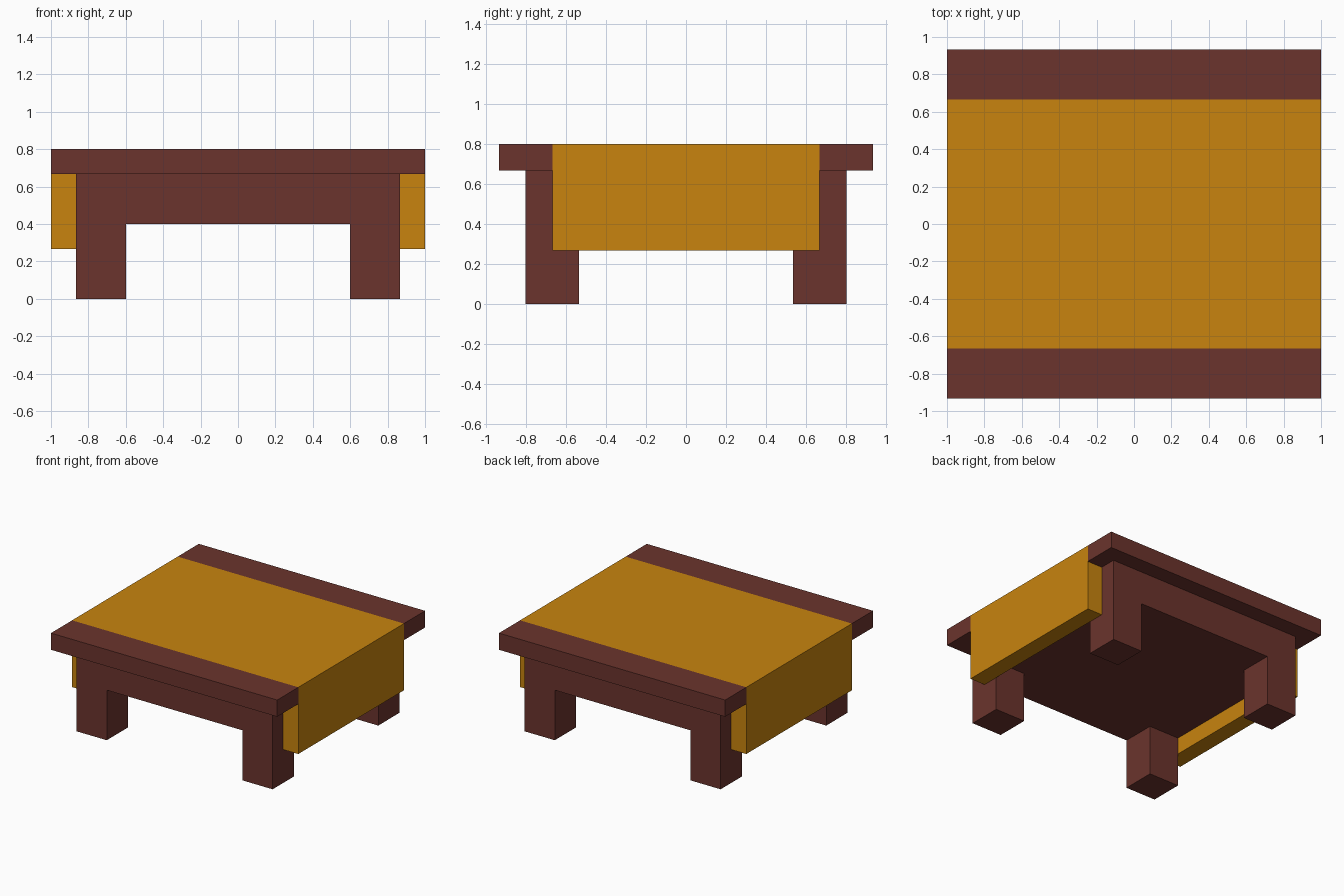
import bpy
import bmesh

if "Cube" in bpy.data.objects:
    bpy.data.objects.remove(bpy.data.objects["Cube"])

U = 2 / 15  # the model sits on a regular block grid


def material(name, rgb):
    m = bpy.data.materials.new(name)
    m.diffuse_color = (*rgb, 1)
    m.use_nodes = True
    m.node_tree.nodes["Principled BSDF"].inputs["Base Color"].default_value = m.diffuse_color
    return m


wood = material("dark red brown wood", (0.147, 0.034, 0.026))
amber = material("amber cloth", (0.578, 0.231, 0.0045))


def finish(name, bm, mat):
    bmesh.ops.recalc_face_normals(bm, faces=bm.faces)
    me = bpy.data.meshes.new(name)
    bm.to_mesh(me)
    bm.free()
    me.materials.append(mat)
    ob = bpy.data.objects.new(name, me)
    bpy.context.collection.objects.link(ob)
    return ob


def box(name, x, y, z, mat):
    """Box from (min, max) ranges given in grid blocks."""
    bm = bmesh.new()
    bmesh.ops.create_cube(bm, size=1)
    for v in bm.verts:
        for i, (a, b) in enumerate((x, y, z)):
            v.co[i] = (b if v.co[i] > 0 else a) * U
    return finish(name, bm, mat)


# Apron block under the top
box("apron", (-6.5, 6.5), (-6, 6), (3, 5), wood)

# Four corner legs and the two overhanging edge boards
for sy, end in ((-1, "front"), (1, "back")):
    y_leg = sorted((4 * sy, 6 * sy))
    for sx, side in ((-1, "left"), (1, "right")):
        x_leg = sorted((4.5 * sx, 6.5 * sx))
        box(f"{end}_{side}_leg", x_leg, y_leg, (0, 3), wood)
    box(f"{end}_edge_board", (-7.5, 7.5), sorted((5 * sy, 7 * sy)), (5, 6), wood)

# Cloth: U-shaped profile draped over the top, extruded along y
profile = [(-7.5, 2), (-6.5, 2), (-6.5, 5), (6.5, 5),
           (6.5, 2), (7.5, 2), (7.5, 6), (-7.5, 6)]
bm = bmesh.new()
face = bm.faces.new([bm.verts.new((x * U, -5 * U, z * U)) for x, z in profile])
ext = bmesh.ops.extrude_face_region(bm, geom=[face], use_keep_orig=True)
bmesh.ops.translate(bm, vec=(0, 10 * U, 0),
                    verts=[g for g in ext["geom"] if isinstance(g, bmesh.types.BMVert)])
finish("draped_cloth", bm, amber)
